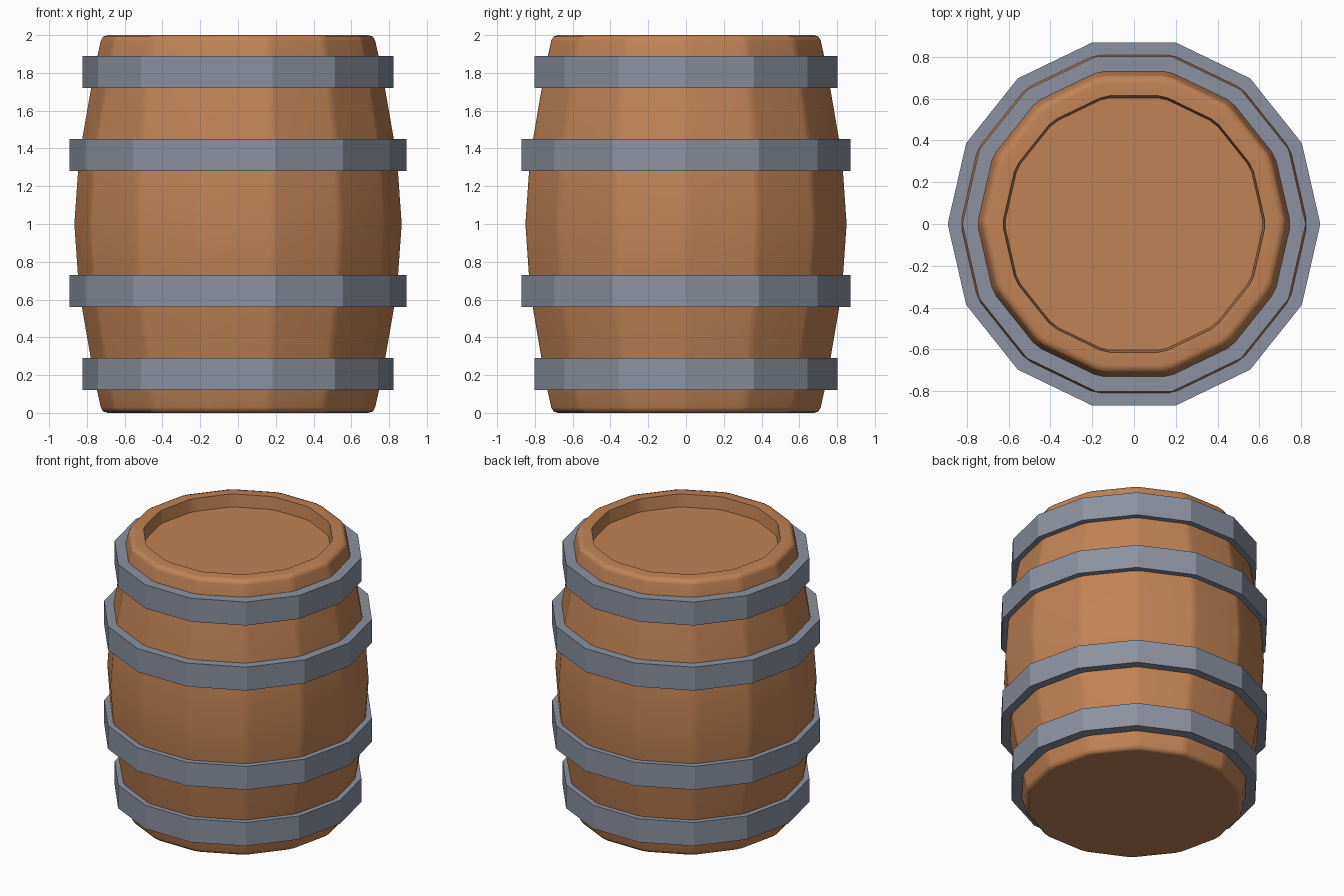
import bpy, bmesh, math
from mathutils import Vector

if "Cube" in bpy.data.objects:
    bpy.data.objects.remove(bpy.data.objects["Cube"])

SIDES = 14


def material(name, color):
    m = bpy.data.materials.new(name)
    m.diffuse_color = (*color, 1)
    m.use_nodes = True
    m.node_tree.nodes["Principled BSDF"].inputs["Base Color"].default_value = m.diffuse_color
    return m


wood = material("warm wood", (0.53, 0.225, 0.09))
iron = material("grey iron", (0.26, 0.285, 0.35))


def ring(r, z, chamfer=0.0):
    """14-sided ring, optionally with each corner cut."""
    c = [Vector((r * math.cos(2 * math.pi * i / SIDES),
                 r * math.sin(2 * math.pi * i / SIDES), z)) for i in range(SIDES)]
    if not chamfer:
        return c
    pts = []
    for i in range(SIDES):
        for n in (c[i - 1], c[(i + 1) % SIDES]):
            pts.append(c[i] + (n - c[i]).normalized() * chamfer)
    return pts


def lathe(name, profile, mat, chamfer=0.0, closed=False):
    bm = bmesh.new()
    loops = [[bm.verts.new(p) for p in ring(r, z, chamfer)] for r, z in profile]
    n = len(loops[0])
    pairs = list(zip(loops, loops[1:]))
    if closed:
        pairs.append((loops[-1], loops[0]))
    else:
        bm.faces.new(loops[0])
        bm.faces.new(loops[-1])
    for a, b in pairs:
        for i in range(n):
            j = (i + 1) % n
            bm.faces.new((a[i], a[j], b[j], b[i]))
    bmesh.ops.recalc_face_normals(bm, faces=bm.faces)
    me = bpy.data.meshes.new(name)
    bm.to_mesh(me)
    bm.free()
    me.materials.append(mat)
    ob = bpy.data.objects.new(name, me)
    bpy.context.collection.objects.link(ob)
    return ob


# Bulging wooden body with rounded rims and a recessed lid
lower = [(0.695, 0.0), (0.72, 0.008), (0.732, 0.03), (0.752, 0.12),
         (0.785, 0.29), (0.832, 0.56), (0.853, 0.73), (0.872, 1.0)]
upper = [(r, 2 - z) for r, z in reversed(lower[:-1])]
lid = [(0.63, 2.0), (0.62, 1.91)]
body = lathe("barrel_body", lower + upper + lid, wood, chamfer=0.025)
bpy.context.view_layer.objects.active = body
body.select_set(True)
bpy.ops.object.shade_smooth_by_angle(angle=math.radians(50))
wn = body.modifiers.new("Weighted normals", 'WEIGHTED_NORMAL')
wn.keep_sharp = True

# Four flat iron hoops
for name, r, inner, z in (("bottom_hoop", 0.822, 0.73, 0.12), ("lower_hoop", 0.892, 0.81, 0.56),
                          ("upper_hoop", 0.892, 0.81, 1.28), ("top_hoop", 0.822, 0.73, 1.72)):
    lathe(name, [(inner, z), (r, z), (r, z + 0.17), (inner, z + 0.17)], iron, closed=True)
